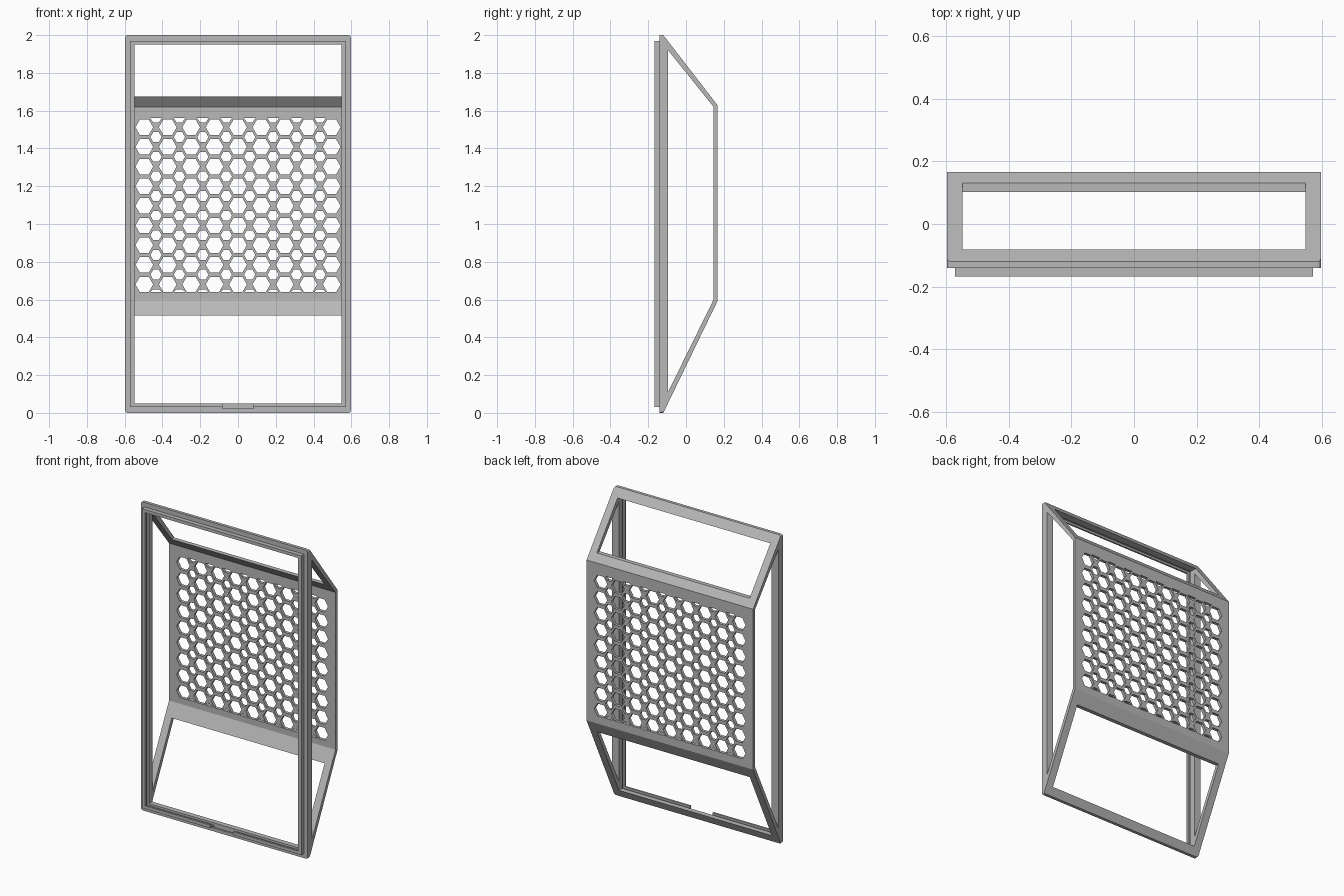
import bpy, bmesh, math

if "Cube" in bpy.data.objects:
    bpy.data.objects.remove(bpy.data.objects["Cube"], do_unlink=True)

grey = bpy.data.materials.new("plain grey")
grey.use_nodes = True
grey.diffuse_color = (0.48, 0.48, 0.48, 1)
grey.node_tree.nodes["Principled BSDF"].inputs["Base Color"].default_value = (0.48, 0.48, 0.48, 1)


def add_prism(bm, points, axis, lo, hi):
    """Extrude a closed 2D outline along x (points are y,z) or y (points are x,z)."""
    def place(p, d):
        return (d, p[0], p[1]) if axis == "x" else (p[0], d, p[1])
    a = [bm.verts.new(place(p, lo)) for p in points]
    b = [bm.verts.new(place(p, hi)) for p in points]
    bm.faces.new(a)
    bm.faces.new(b[::-1])
    for i in range(len(a)):
        j = (i + 1) % len(a)
        bm.faces.new((a[i], b[i], b[j], a[j]))


def finish(bm, name):
    bmesh.ops.recalc_face_normals(bm, faces=bm.faces)
    mesh = bpy.data.meshes.new(name)
    bm.to_mesh(mesh)
    bm.free()
    mesh.materials.append(grey)
    obj = bpy.data.objects.new(name, mesh)
    bpy.context.collection.objects.link(obj)
    return obj


def prism(name, points, axis, lo, hi):
    bm = bmesh.new()
    add_prism(bm, points, axis, lo, hi)
    return finish(bm, name)


def box(name, half_x, y0, y1, z0, z1):
    return prism(name, [(-half_x, z0), (half_x, z0), (half_x, z1), (-half_x, z1)], "y", y0, y1)


def cut(target, cutter):
    cutter.hide_render = True
    mod = target.modifiers.new("cut", "BOOLEAN")
    mod.operation = "DIFFERENCE"
    mod.solver = "EXACT"
    mod.object = cutter
    bpy.context.view_layer.objects.active = target
    bpy.ops.object.modifier_apply(modifier=mod.name)
    bpy.data.objects.remove(cutter, do_unlink=True)


WIDE, OPEN = 0.597, 0.548
FRONT, BACK = -0.14, 0.166

# Angled housing: side profile across the width, corners of the front softened
bm = bmesh.new()
add_prism(bm, [(FRONT, 0), (-0.12, 0), (BACK, 0.59), (BACK, 1.63), (-0.12, 2), (FRONT, 2)],
          "x", -WIDE, WIDE)
corners = [e for e in bm.edges
           if all(v.co.y < -0.1 for v in e.verts)
           and abs(e.verts[0].co.y - e.verts[1].co.y) > 0.01]
bmesh.ops.bevel(bm, geom=corners, offset=0.012, segments=3, affect="EDGES", profile=0.5)
housing = finish(bm, "housing")

# Open sides, leaving thin slanted arms and the back panel
cut(housing, prism("side_opening", [(-0.095, 0.11), (0.146, 0.6), (0.146, 1.62), (-0.095, 1.92)],
                   "x", -1, 1))
# Front opening, then the lower and upper windows in the slopes
cut(housing, box("front_opening", OPEN, -0.3, 0, 0.05, 1.95))
cut(housing, box("lower_window", OPEN, -0.2, 0.3, 0.05, 0.515))
cut(housing, box("upper_window", OPEN, -0.2, 0.3, 1.675, 1.95))

# Raised rim on the front, broken by a notch at the bottom
rim = box("front_rim", 0.572, -0.168, FRONT, 0.03, 1.97)
cut(rim, box("rim_opening", OPEN, -0.3, 0.1, 0.05, 1.95))

# Shared shallow slot around the inside and notch at the bottom
for part in (housing, rim):
    cut(part, box("slot", 0.561, -0.156, -0.13, 0.037, 1.963))
    cut(part, box("notch", 0.082, -0.3, -0.13, 0.022, 0.08))

# Back panel grille: large hexagons with small ones between them
COL, ROW, LOW, HIGH = 0.124, 0.104, 0.64, 1.56
bm = bmesh.new()


def add_hexagon(x, z, r):
    outline = []
    for k in range(6):
        a = math.radians(60 * k)
        outline.append((x + r * math.cos(a), min(HIGH, max(LOW, z + r * math.sin(a)))))
    add_prism(bm, outline, "y", 0.1, 0.25)


for c in range(9):
    x = (c - 4) * COL
    for r in range(9):
        add_hexagon(x, 0.68 + r * ROW, 0.047)
    if c < 8:
        for r in range(10):
            add_hexagon(x + COL / 2, 0.628 + r * ROW, 0.03)
cut(housing, finish(bm, "hexagon_holes"))
